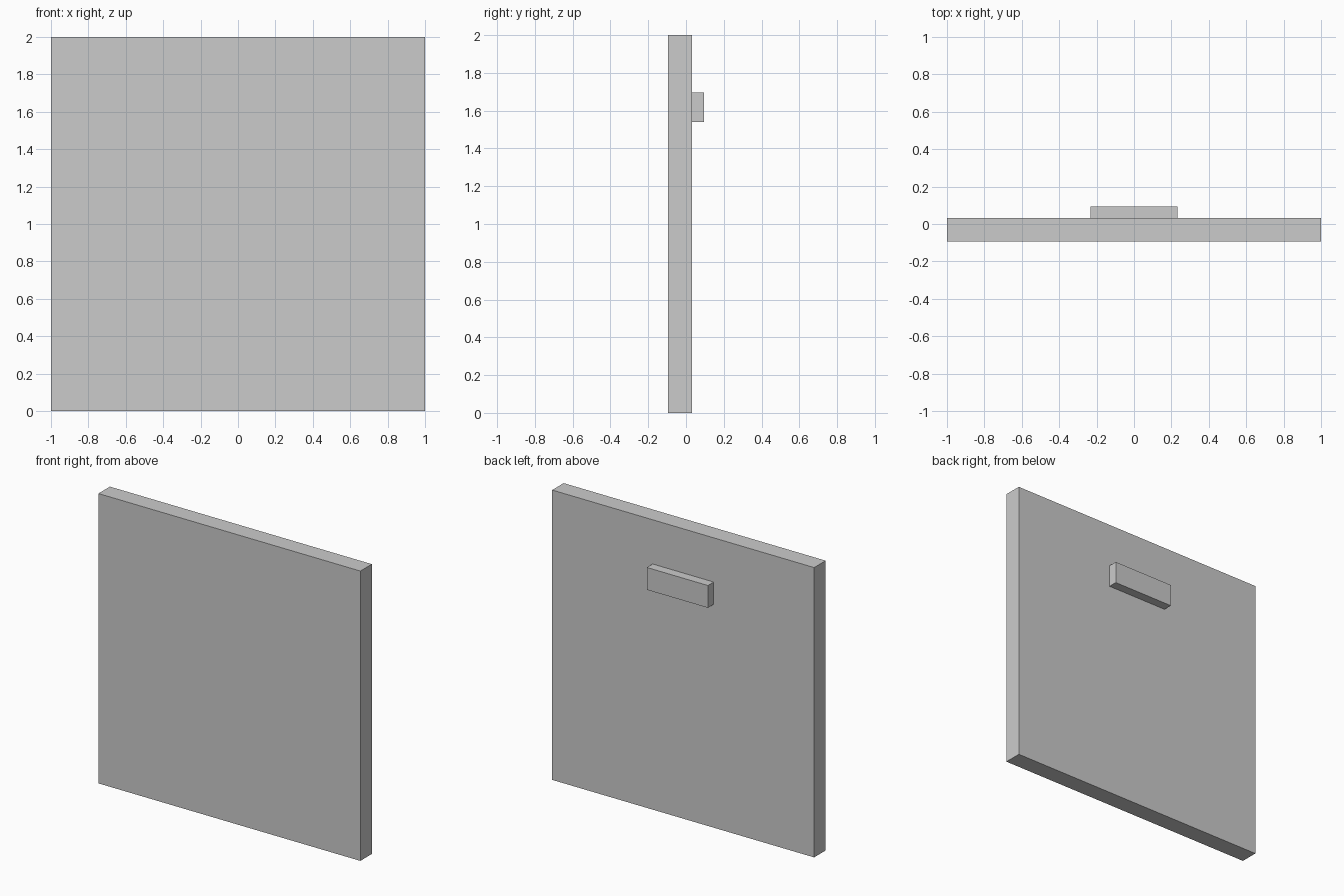
import bpy

if "Cube" in bpy.data.objects:
    bpy.data.objects.remove(bpy.data.objects["Cube"])


def box(name, lo, hi):
    """Add an axis-aligned box spanning two opposite corners."""
    centre = [(a + b) / 2 for a, b in zip(lo, hi)]
    bpy.ops.mesh.primitive_cube_add(size=1, location=centre)
    obj = bpy.context.object
    obj.name = name
    obj.scale = [b - a for a, b in zip(lo, hi)]
    bpy.ops.object.transform_apply(location=False, rotation=False, scale=True)
    return obj


BACK = 0.031  # rear face of the panel

# Square upright panel
box("panel", (-1, -0.094, 0), (1, BACK, 2))

# Small mounting block on the rear face
box("rear_block", (-0.233, BACK, 1.541), (0.233, 0.094, 1.695))
